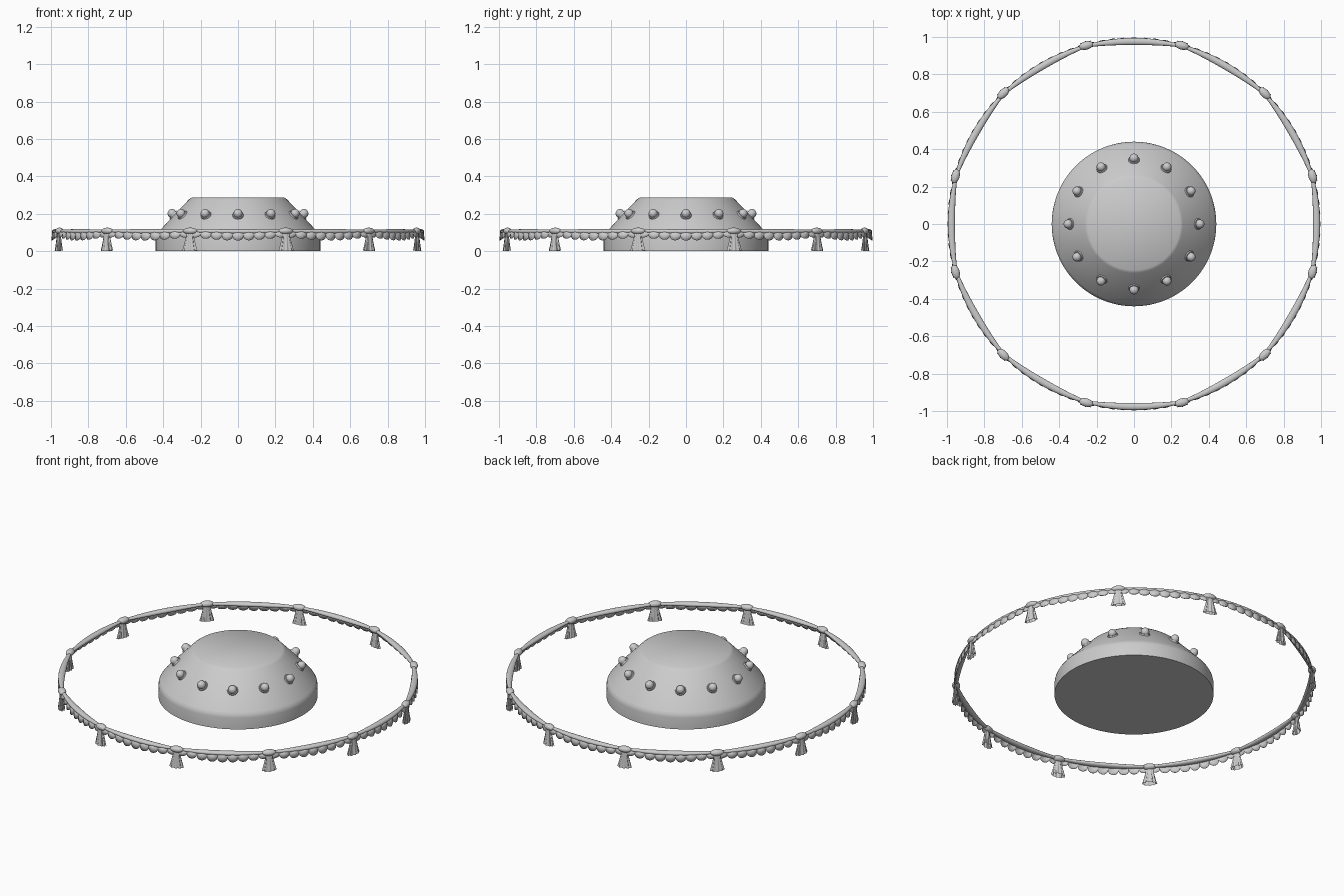
import bpy, bmesh, math
from mathutils import Matrix, Vector

if "Cube" in bpy.data.objects:
    bpy.data.objects.remove(bpy.data.objects["Cube"], do_unlink=True)

grey = bpy.data.materials.new("plain_grey")
grey.use_nodes = True
colour = (0.6, 0.6, 0.6, 1)
grey.diffuse_color = colour
grey.node_tree.nodes["Principled BSDF"].inputs["Base Color"].default_value = colour

SIDES = 12
STEP = math.tau / SIDES


def finish(name, bm, angle=40):
    """Turn a bmesh into a smooth shaded grey object."""
    bmesh.ops.recalc_face_normals(bm, faces=bm.faces)
    mesh = bpy.data.meshes.new(name)
    bm.to_mesh(mesh)
    bm.free()
    mesh.materials.append(grey)
    obj = bpy.data.objects.new(name, mesh)
    bpy.context.collection.objects.link(obj)
    bpy.ops.object.select_all(action='DESELECT')
    obj.select_set(True)
    bpy.context.view_layer.objects.active = obj
    bpy.ops.object.shade_smooth_by_angle(angle=math.radians(angle))
    return obj


def repeat(obj, offset):
    """Place the part at twelve even steps around the z axis."""
    name = obj.name
    for i in range(SIDES):
        part = obj if i == 0 else obj.copy()
        if i:
            bpy.context.collection.objects.link(part)
        part.name = f"{name}_{i + 1}"
        part.rotation_euler.z = offset + i * STEP


def loft(bm, rings, closed=True, caps=False):
    """Bridge consecutive rows of points with quads."""
    rows = [[bm.verts.new(p) for p in ring] for ring in rings]
    n = len(rows[0])
    for a, b in zip(rows, rows[1:]):
        for j in range(n if closed else n - 1):
            k = (j + 1) % n
            bm.faces.new((a[j], a[k], b[k], b[j]))
    if caps:
        bm.faces.new(rows[0])
        bm.faces.new(rows[-1])


def polar(r, a, z):
    return Vector((r * math.cos(a), r * math.sin(a), z))


# Central dome: upright wall, soft shoulder, sloping side and flat top
profile = [(0.44, 0), (0.44, 0.07), (0.437, 0.085), (0.428, 0.1),
           (0.345, 0.19), (0.262, 0.277), (0.247, 0.288)]
bm = bmesh.new()
loft(bm, [[polar(r, math.tau * i / 96, z) for i in range(96)] for r, z in profile], caps=True)
finish("dome", bm, 50)

# Round studs on washers, standing square to the slope
bm = bmesh.new()
tilt = Matrix.Translation((0.342, 0, 0.192)) @ Matrix.Rotation(math.radians(47), 4, 'Y')
bmesh.ops.create_cone(bm, cap_ends=True, segments=24, radius1=0.032, radius2=0.028,
                      depth=0.014, matrix=tilt)
bmesh.ops.create_uvsphere(bm, u_segments=20, v_segments=12, radius=0.024,
                          matrix=tilt @ Matrix.Translation((0, 0, 0.014)))
repeat(finish("stud", bm), 0)

# Swag: cloth roll, thin at the knots and full in the middle
bm = bmesh.new()
rings = []
for i in range(25):
    t = i / 24
    full = math.sin(math.pi * t)
    ring = []
    for j in range(16):
        u = math.tau * j / 16
        r = 0.985 - 0.009 * full + (0.008 + 0.011 * full) * math.cos(u)
        z = 0.108 - 0.003 * full + (0.007 + 0.006 * full) * math.sin(u)
        ring.append(polar(r, t * STEP, z))
    rings.append(ring)
loft(bm, rings, caps=True)
repeat(finish("swag", bm), STEP / 2)

# Scalloped fringe: nine round tabs, longest in the middle
TABS = 9
bm = bmesh.new()
for tab in range(TABS):
    mid = (tab + 0.5) / TABS
    drop = 0.023 + 0.02 * math.sin(math.pi * mid)
    rows = []
    for i in range(13):
        s = -math.cos(math.pi * i / 12)
        a = (mid + 0.5 * s / TABS) * STEP
        low = 0.1 - drop * (0.45 + 0.55 * math.sqrt(max(0, 1 - s * s)))
        bulge = 0.988 + 0.008 * (1 - s * s)
        rows.append([polar(bulge - 0.004 * (1 - v), a, 0.106 + (low - 0.106) * v)
                     for v in (0, 0.5, 1)])
    loft(bm, rows, closed=False)
fringe = finish("fringe", bm)
thick = fringe.modifiers.new("cloth", 'SOLIDIFY')
thick.thickness = 0.003
thick.offset = 0
repeat(fringe, STEP / 2)

# Knot: flattened bead between two swags
bm = bmesh.new()
bmesh.ops.create_uvsphere(bm, u_segments=24, v_segments=14, radius=1,
                          matrix=Matrix.Translation((0.988, 0, 0.108))
                          @ Matrix.Diagonal((0.022, 0.039, 0.018, 1)))
repeat(finish("knot", bm), STEP / 2)

# Tassel: pleated skirt flaring down to the ground
bm = bmesh.new()
rings = []
for i in range(9):
    v = i / 8
    flare = 0.5 + 0.5 * v ** 1.3
    ring = []
    for j in range(72):
        u = math.tau * j / 72
        pleat = 1 + 0.16 * (0.3 + 0.7 * v) * math.cos(9 * u)
        x = 0.992 + 0.017 * flare * pleat * math.cos(u)
        y = 0.037 * flare * pleat * math.sin(u)
        ring.append((x, y, 0.102 * (1 - v) + 0.006 * v * (1 - math.cos(u + 0.4)) / 2))
    rings.append(ring)
loft(bm, rings)
repeat(finish("tassel", bm, 60), STEP / 2)
